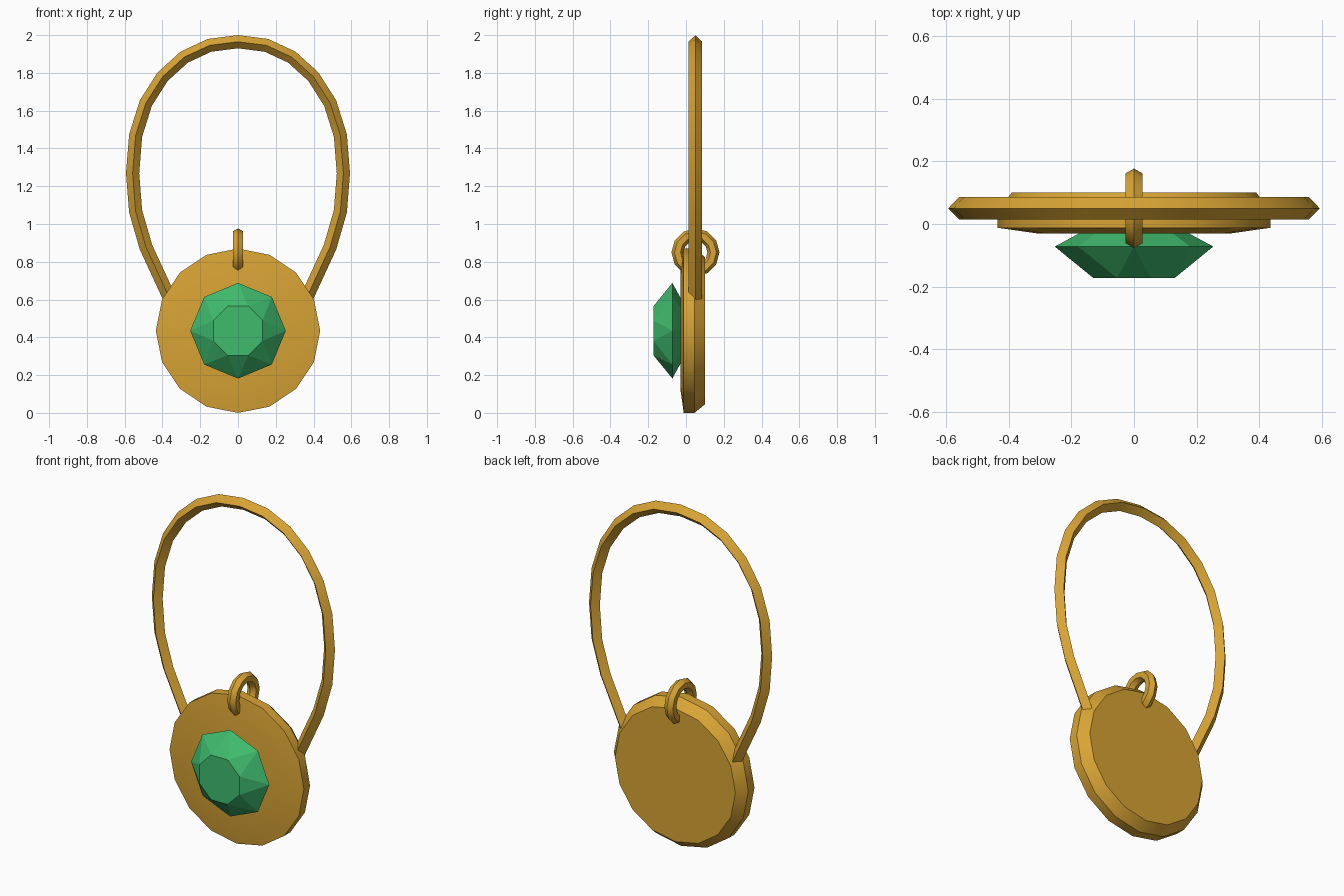
import bpy, bmesh, math
from mathutils import Vector

if "Cube" in bpy.data.objects:
    bpy.data.objects.remove(bpy.data.objects["Cube"])


def material(name, rgb):
    m = bpy.data.materials.new(name)
    m.diffuse_color = (*rgb, 1)
    m.use_nodes = True
    m.node_tree.nodes["Principled BSDF"].inputs["Base Color"].default_value = m.diffuse_color
    return m


gold = material("gold", (0.69, 0.37, 0.035))
green = material("emerald_green", (0.05, 0.50, 0.155))


def skin(name, rings, mat, closed=False, smooth=True):
    """Join successive vertex rings with faces; cap both ends unless closed."""
    bm = bmesh.new()
    loops = [[bm.verts.new(p) for p in r] for r in rings]
    n = len(loops[0])
    pairs = list(zip(loops, loops[1:]))
    if closed:
        pairs.append((loops[-1], loops[0]))
    else:
        bm.faces.new(loops[0])
        bm.faces.new(loops[-1])
    for a, b in pairs:
        for i in range(n):
            j = (i + 1) % n
            bm.faces.new((a[i], a[j], b[j], b[i]))
    bmesh.ops.recalc_face_normals(bm, faces=bm.faces)
    return finish(name, bm, mat, smooth)


def finish(name, bm, mat, smooth):
    me = bpy.data.meshes.new(name)
    bm.to_mesh(me)
    bm.free()
    me.materials.append(mat)
    ob = bpy.data.objects.new(name, me)
    bpy.context.collection.objects.link(ob)
    if smooth:
        bpy.ops.object.select_all(action='DESELECT')
        ob.select_set(True)
        bpy.context.view_layer.objects.active = ob
        bpy.ops.object.shade_smooth_by_angle(angle=math.radians(30))
    return ob


CZ = 0.435  # height of the disc centre


def circle(r, y, n, turn=0.0):
    return [Vector((r * math.cos(math.tau * (i + turn) / n), y,
                    CZ + r * math.sin(math.tau * (i + turn) / n))) for i in range(n)]


# Pendant disc: shallow front bevel, straight rim, chamfered back
skin("pendant_disc", [circle(r, y, 16) for r, y in
     ((0.31, -0.03), (0.435, -0.012), (0.435, 0.045), (0.39, 0.10))], gold)

# Gem: octagonal table twisted against the girdle, pointed base inside the disc
bm = bmesh.new()
table = [bm.verts.new(p) for p in circle(0.141, -0.172, 8, 0.5)]
girdle = [bm.verts.new(p) for p in circle(0.253, -0.072, 8)]
tip = bm.verts.new((0, 0.065, CZ))
bm.faces.new(table)
for i in range(8):
    j = (i + 1) % 8
    bm.faces.new((girdle[i], girdle[j], table[i]))
    bm.faces.new((table[i], girdle[j], table[j]))
    bm.faces.new((girdle[i], girdle[j], tip))
bmesh.ops.recalc_face_normals(bm, faces=bm.faces)
finish("gem", bm, green, False)

# Bail ring: hexagonal tube through the top of the disc
rings = []
for k in range(12):
    a = math.tau * k / 12
    out = Vector((0, math.cos(a), math.sin(a)))
    rings.append([Vector((0, 0.05, 0.85)) + out * (0.095 + 0.032 * math.cos(math.tau * s / 6))
                  + Vector((0.032 * math.sin(math.tau * s / 6), 0, 0)) for s in range(6)])
skin("bail_ring", rings, gold, closed=True)

# Neck loop: diamond section swept along a mirrored arch, cut level at the ends
half = [(0.150, 1.946), (0.284, 1.884), (0.399, 1.780), (0.488, 1.640), (0.542, 1.468),
        (0.558, 1.268), (0.542, 1.067), (0.487, 0.877), (0.359, 0.60)]
path = [(-x, z) for x, z in reversed(half)] + [(0, 1.965)] + half
pts = [Vector((x, 0.05, z)) for x, z in path]
rings = []
for i, p in enumerate(pts):
    if i in (0, len(pts) - 1):
        out = Vector((math.copysign(0.0385, p.x), 0, 0))
    else:
        d = (pts[i + 1] - p).normalized() + (p - pts[i - 1]).normalized()
        out = Vector((-d.z, 0, d.x)).normalized() * 0.035
    side = Vector((0, 0.036, 0))
    rings.append([p + out, p + side, p - out, p - side])
skin("neck_loop", rings, gold)
